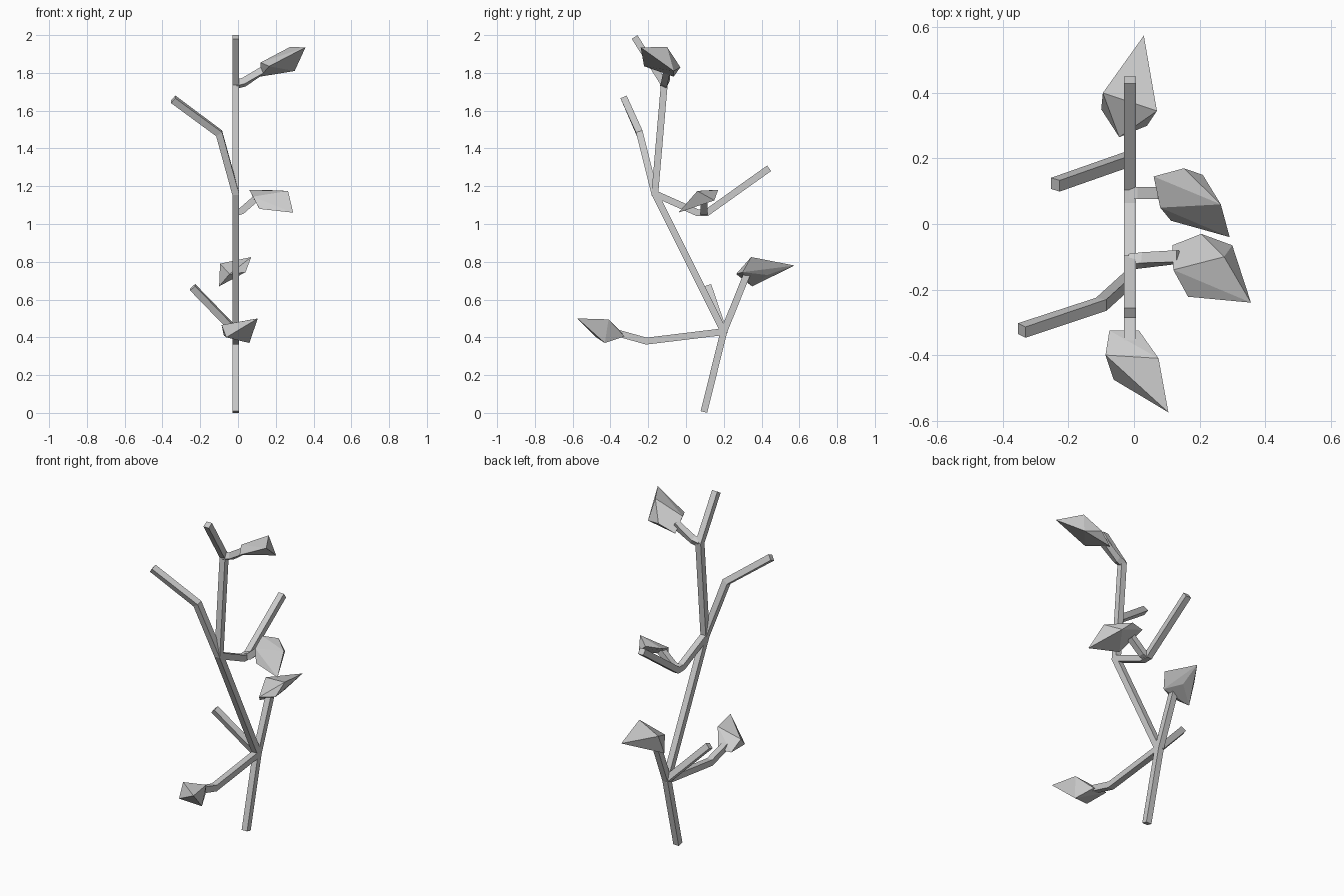
import bpy
import bmesh
from mathutils import Vector

default = bpy.data.objects.get("Cube")
if default:
    bpy.data.objects.remove(default, do_unlink=True)

# One plain grey for the whole plant
GREY = (0.6, 0.6, 0.6, 1.0)
grey = bpy.data.materials.new("plain_grey")
grey.use_nodes = True
grey.diffuse_color = GREY
grey.node_tree.nodes["Principled BSDF"].inputs["Base Color"].default_value = GREY

STEM_X = -0.012
HALF = 0.018


def finish(name, bm):
    bmesh.ops.recalc_face_normals(bm, faces=bm.faces)
    mesh = bpy.data.meshes.new(name)
    bm.to_mesh(mesh)
    bm.free()
    mesh.materials.append(grey)
    bpy.context.collection.objects.link(bpy.data.objects.new(name, mesh))


def stem(name, path):
    """Sweep a square section along a path with mitred bends."""
    pts = [Vector(p) for p in path]
    dirs = [(b - a).normalized() for a, b in zip(pts, pts[1:])]
    bm = bmesh.new()
    rings = []
    for i, p in enumerate(pts):
        along = dirs[max(i - 1, 0)]
        plane = (along + dirs[min(i, len(dirs) - 1)]).normalized()
        side = Vector((1, 0, 0))
        side = (side - along * side.dot(along)).normalized()
        up = along.cross(side)
        ring = []
        for s, u in ((-1, -1), (1, -1), (1, 1), (-1, 1)):
            off = (side * s + up * u) * HALF
            off -= along * (off.dot(plane) / along.dot(plane))
            ring.append(bm.verts.new(p + off))
        rings.append(ring)
    for a, b in zip(rings, rings[1:]):
        for k in range(4):
            n = (k + 1) % 4
            bm.faces.new((a[k], a[n], b[n], b[k]))
    bm.faces.new(rings[0])
    bm.faces.new(rings[-1])
    finish(name, bm)


def leaf(name, corners):
    """Faceted solid leaf spanning its corner points, tip first."""
    bm = bmesh.new()
    for c in corners:
        bm.verts.new(c)
    bmesh.ops.convex_hull(bm, input=bm.verts)
    bmesh.ops.dissolve_limit(bm, angle_limit=0.12, verts=bm.verts, edges=bm.edges)
    finish(name, bm)


def flat(*yz):
    """Path lying in the plane of the main stem."""
    return [(STEM_X, y, z) for y, z in yz]


LOW = (STEM_X, 0.2, 0.43)
MID = (STEM_X, -0.165, 1.16)

# Main stem and branches in its plane
stem("main_stem", flat((0.095, 0.005), (0.2, 0.43), (-0.165, 1.16),
                       (-0.115, 1.74), (-0.272, 1.99)))
stem("front_branch", flat((0.2, 0.43), (-0.21, 0.38), (-0.37, 0.425)))
stem("back_branch", flat((0.2, 0.43), (0.325, 0.74)))
stem("middle_branch", flat((-0.165, 1.16), (0.06, 1.06), (0.11, 1.06), (0.44, 1.295)))

# Branches leaning to the sides
stem("lower_right_branch", [LOW, (-0.24, 0.12, 0.665)])
stem("upper_right_branch", [MID, (-0.1, -0.245, 1.48), (-0.343, -0.325, 1.66)])
stem("middle_leaf_stalk", [(STEM_X, 0.095, 1.06), (0.02, 0.095, 1.07), (0.1, 0.095, 1.14)])
stem("top_leaf_stalk", [(STEM_X, -0.115, 1.74), (0.03, -0.11, 1.75), (0.14, -0.1, 1.82)])

# Leaves
leaf("back_leaf", [(0.03, 0.575, 0.78), (0.07, 0.345, 0.825), (-0.095, 0.4, 0.79),
                   (-0.1, 0.35, 0.67), (-0.045, 0.265, 0.735), (0.04, 0.3, 0.745),
                   (0.01, 0.43, 0.73)])
leaf("front_leaf", [(0.105, -0.575, 0.5), (0.075, -0.41, 0.495), (0.06, -0.43, 0.37),
                    (-0.087, -0.4, 0.465), (-0.062, -0.475, 0.4),
                    (0.015, -0.325, 0.405), (-0.075, -0.325, 0.41)])
leaf("middle_leaf", [(0.292, -0.04, 1.06), (0.265, 0.06, 1.175), (0.21, 0.15, 1.125),
                     (0.113, 0.01, 1.08), (0.08, 0.05, 1.145), (0.06, 0.145, 1.18),
                     (0.152, 0.17, 1.18)])
leaf("top_leaf", [(0.357, -0.24, 1.935), (0.275, -0.1, 1.937), (0.3, -0.065, 1.81),
                  (0.165, -0.222, 1.835), (0.12, -0.14, 1.855), (0.117, -0.065, 1.78),
                  (0.205, -0.03, 1.83)])
